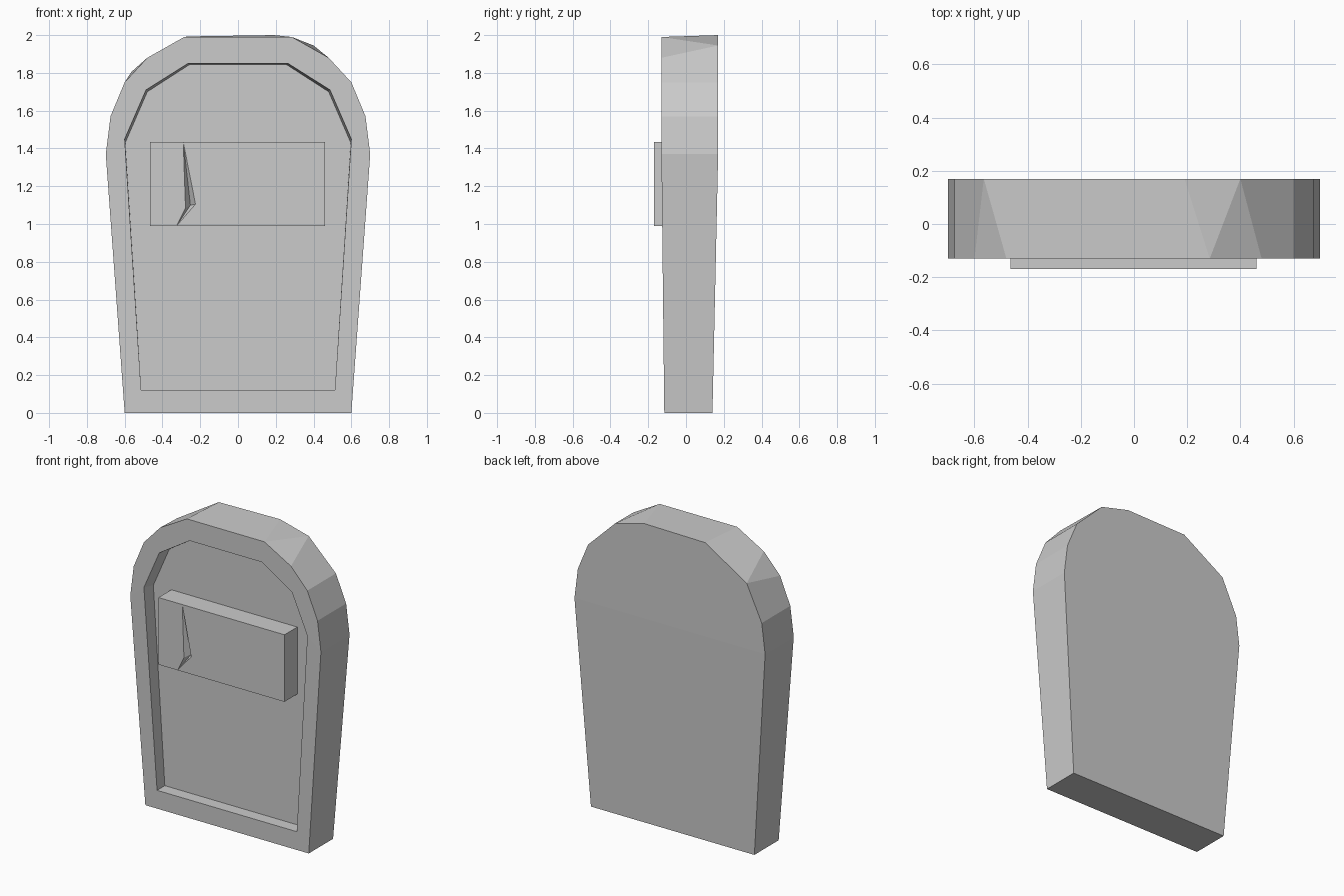
import bpy

if "Cube" in bpy.data.objects:
    bpy.data.objects.remove(bpy.data.objects["Cube"])


def make_object(name, verts, faces):
    mesh = bpy.data.meshes.new(name)
    mesh.from_pydata(verts, [], faces)
    mesh.update()
    obj = bpy.data.objects.new(name, mesh)
    bpy.context.collection.objects.link(obj)
    return obj


def mirrored(half):
    """Right half of an outline, bottom to top, completed on the left."""
    return half + [(-x, z) for x, z in reversed(half)]


def taper(z, low, high):
    """Depth that leans from low at the ground to high at the shoulder."""
    return low + (high - low) * min(z / 1.37, 1)


def front_y(z):
    return taper(z, -0.115, -0.13)


# Headstone outlines: symmetric front, unevenly chipped back
front = mirrored([(0.6, 0), (0.70, 1.37), (0.675, 1.57), (0.60, 1.75), (0.48, 1.88), (0.285, 1.99)])
back = [(0.6, 0), (0.70, 1.37), (0.675, 1.57), (0.60, 1.75), (0.40, 1.945), (0.19, 2.0),
        (-0.26, 1.993), (-0.565, 1.805), (-0.675, 1.57), (-0.70, 1.37), (-0.6, 0)]
rim = mirrored([(0.513, 0.122), (0.60, 1.45), (0.487, 1.71), (0.265, 1.85)])
floor = mirrored([(0.513, 0.122), (0.597, 1.43), (0.48, 1.70), (0.255, 1.845)])

verts = [(x, front_y(z), z) for x, z in front]
verts += [(x, taper(z, 0.14, 0.17), z) for x, z in back]
verts += [(x, front_y(z), z) for x, z in rim]
verts += [(x, -0.035, z) for x, z in floor]
B, R, F = 12, 23, 31

# Back in two flat pieces, split at the shoulder
faces = [[B, B + 1, B + 9, B + 10], [B + i for i in range(1, 10)]]

# Outer side: front and back loops joined, None where one side stays put
steps = [(0, 0), (1, 1), (2, 2), (3, 3), (4, 4), (5, 4), (5, 5), (6, 6), (7, 7),
         (8, 7), (9, 8), (10, 9), (11, 10), (0, 0)]
for (f0, b0), (f1, b1) in zip(steps, steps[1:]):
    loop = [f0, B + b0, B + b1, f1]
    faces.append(list(dict.fromkeys(loop)))

# Front border, one strip per stretch of the recess rim
anchors = [0, 1, 3, 5, 6, 8, 10, 11]
for i in range(8):
    j = (i + 1) % 8
    a, b = anchors[i], anchors[j] if j else 12
    outer = [k % 12 for k in range(a, b + 1)]
    faces.append(outer + [R + j, R + i])
    # Recess wall
    faces.append([R + i, R + j, F + j, F + i])
# Recess floor
faces.append([F + i for i in reversed(range(8))])
make_object("headstone", verts, faces)

# Plaque: a box whose front is split by a crack sunk to one deep point
x0, x1, z0, z1, y0, y1 = -0.465, 0.46, 0.99, 1.435, -0.17, -0.03
verts = [(x, y, z) for y in (y0, y1) for x, z in ((x0, z0), (x1, z0), (x1, z1), (x0, z1))]
verts += [(-0.325, y0, z0), (-0.225, y0, 1.105), (-0.29, y0, z1),
          (-0.278, y0, 1.085), (-0.252, y0 + 0.04, 1.1)]
faces = [(0, 8, 11, 10, 3), (8, 1, 2, 10, 9),
         (8, 9, 12), (9, 10, 12), (10, 11, 12), (11, 8, 12),
         (7, 6, 5, 4), (0, 4, 5, 1, 8), (1, 5, 6, 2), (2, 6, 7, 3, 10), (3, 7, 4, 0)]
make_object("plaque", verts, faces)
